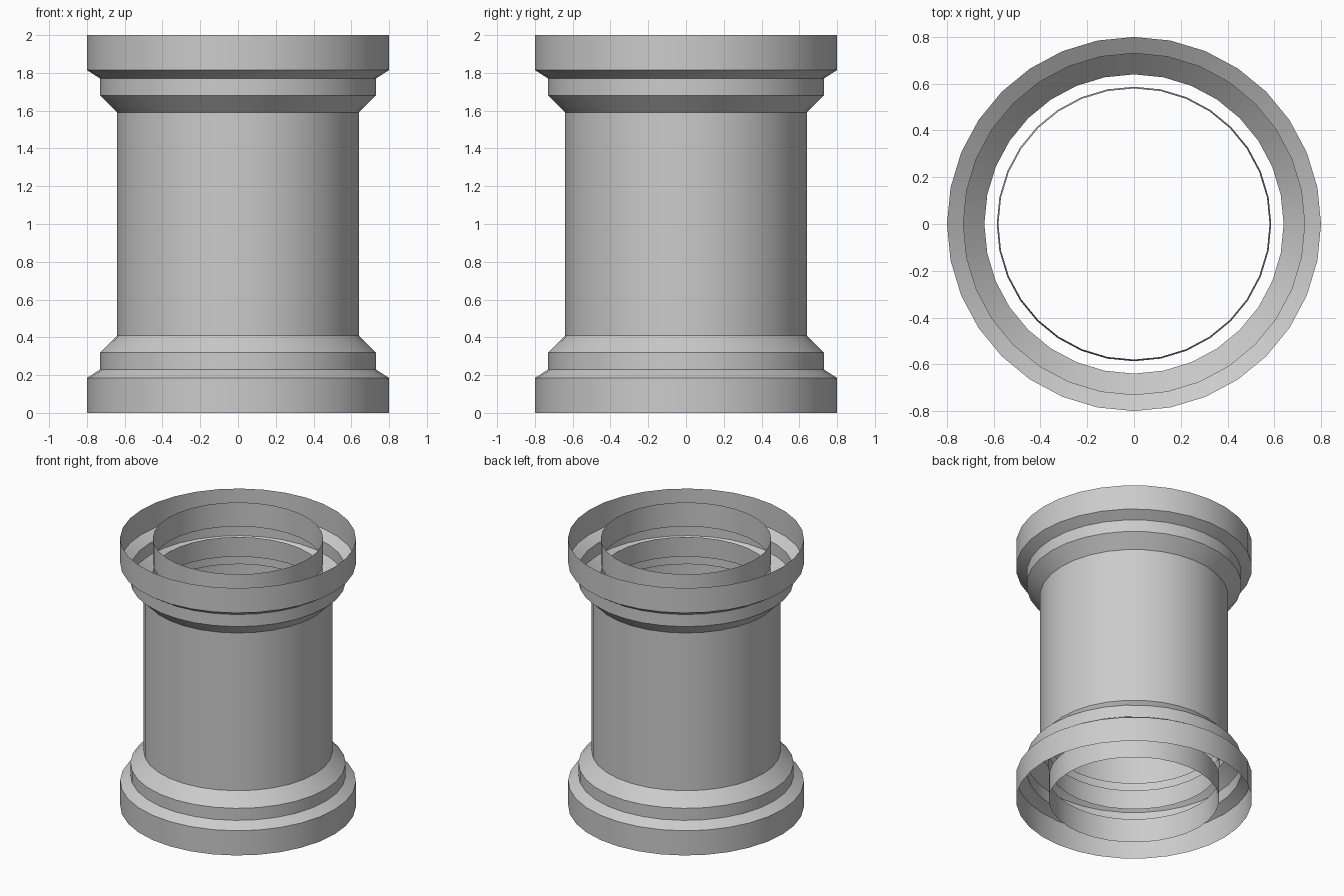
import bpy
import bmesh
import math

if "Cube" in bpy.data.objects:
    bpy.data.objects.remove(bpy.data.objects["Cube"])

SIDES = 32


def lathe(name, profile):
    """Revolve an open (radius, height) profile into a thin shell."""
    bm = bmesh.new()
    rings = []
    for r, z in profile:
        rings.append([bm.verts.new((r * math.cos(2 * math.pi * i / SIDES),
                                    r * math.sin(2 * math.pi * i / SIDES), z))
                      for i in range(SIDES)])
    for low, high in zip(rings, rings[1:]):
        for i in range(SIDES):
            j = (i + 1) % SIDES
            bm.faces.new((low[i], low[j], high[j], high[i]))
    mesh = bpy.data.meshes.new(name)
    bm.to_mesh(mesh)
    bm.free()
    obj = bpy.data.objects.new(name, mesh)
    bpy.context.collection.objects.link(obj)
    bpy.ops.object.select_all(action='DESELECT')
    obj.select_set(True)
    bpy.context.view_layer.objects.active = obj
    bpy.ops.object.shade_smooth_by_angle(angle=math.radians(25))
    return obj


def flip(profile):
    """Mirror a profile about mid height."""
    return [(r, 2 - z) for r, z in reversed(profile)]


# Outer shell: stepped collars at both ends of a straight column
collar = [(0.80, 0), (0.80, 0.185), (0.73, 0.23), (0.73, 0.32), (0.64, 0.41)]
lathe("outer_shell", collar + flip(collar))

# Inner lining: end sleeves, slightly wider joint rings and a core tube
sleeve = [(0.578, 0), (0.578, 0.18)]
joint = [(0.58, 0.26), (0.587, 0.41)]
for label, change in (("lower", list), ("upper", flip)):
    lathe(label + "_sleeve", change(sleeve))
    lathe(label + "_joint_ring", change(joint))
lathe("core_tube", [(0.582, 0.46), (0.582, 1.54)])
